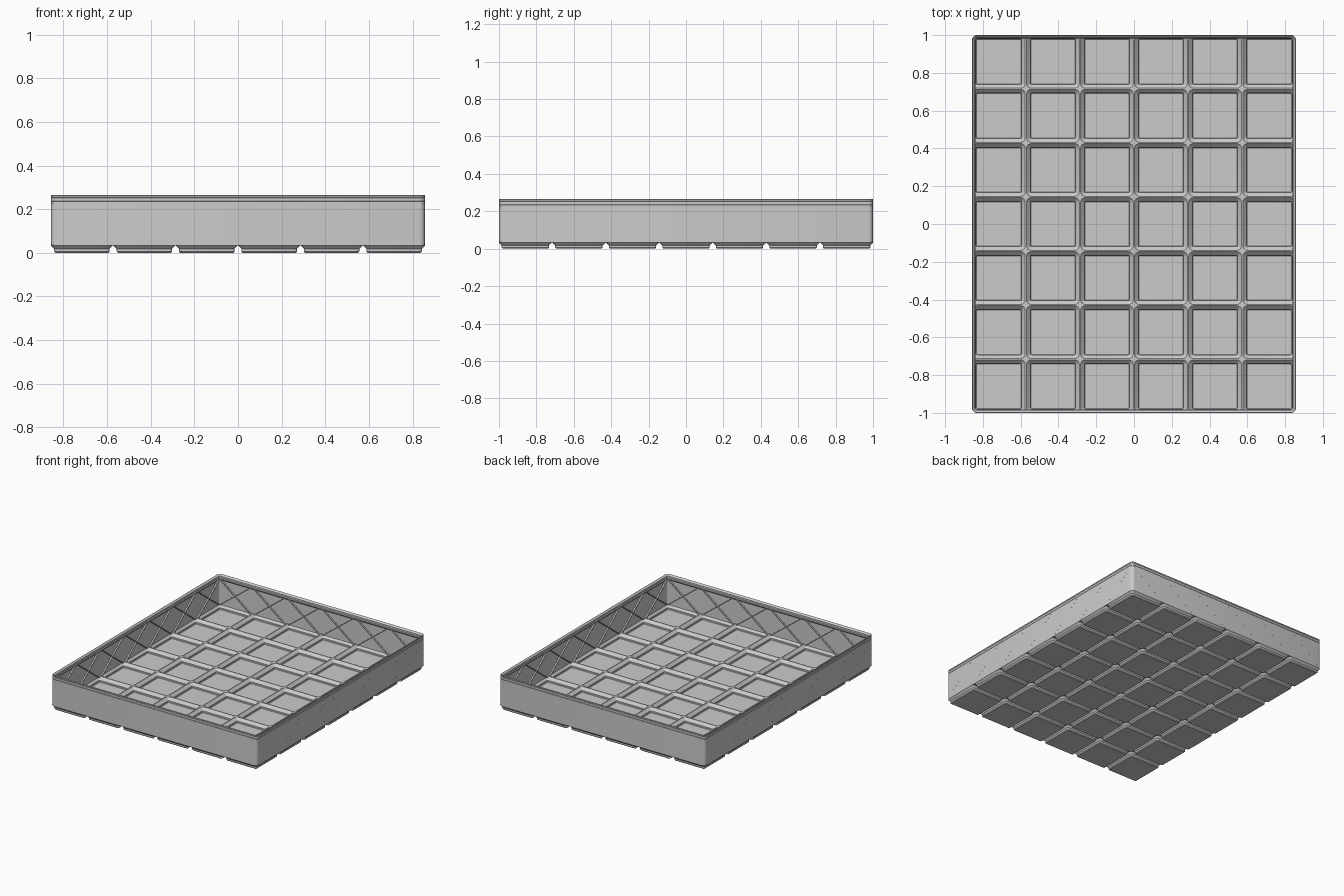
import bpy, bmesh, math

if "Cube" in bpy.data.objects:
    bpy.data.objects.remove(bpy.data.objects["Cube"])

S = 1 / 146.75            # millimetres to scene units
NX, NY, P = 6, 7, 42      # cells and pitch
HX, HY, R = 125.75, 146.75, 3.75
N = 5                     # points per rounded corner

grey = bpy.data.materials.new("grey plastic")
grey.diffuse_color = (0.6, 0.6, 0.6, 1)
grey.use_nodes = True
grey.node_tree.nodes["Principled BSDF"].inputs["Base Color"].default_value = grey.diffuse_color


def rounded(hx, hy, r):
    """Counter-clockwise rounded rectangle as (x, y, sign_x, sign_y)."""
    pts = []
    for q, (sx, sy) in enumerate([(1, 1), (-1, 1), (-1, -1), (1, -1)]):
        for i in range(N):
            a = math.radians(90 * (q + i / (N - 1)))
            pts.append((sx * (hx - r) + r * math.cos(a),
                        sy * (hy - r) + r * math.sin(a), sx, sy))
    return pts


def skin(bm, loops, flip=False, closed=False):
    """Bridge consecutive rings of vertices."""
    pairs = list(zip(loops, loops[1:]))
    if closed:
        pairs.append((loops[-1], loops[0]))
    for a, b in pairs:
        for i in range(len(a)):
            j = (i + 1) % len(a)
            f = [a[i], a[j], b[j], b[i]]
            bm.faces.new(f[::-1] if flip else f)


def finish(bm, name, smooth=True):
    bmesh.ops.remove_doubles(bm, verts=bm.verts, dist=0.001)
    bmesh.ops.scale(bm, vec=(S, S, S), verts=bm.verts)
    me = bpy.data.meshes.new(name)
    bm.to_mesh(me)
    bm.free()
    me.materials.append(grey)
    ob = bpy.data.objects.new(name, me)
    bpy.context.collection.objects.link(ob)
    if smooth:
        bpy.ops.object.select_all(action='DESELECT')
        ob.select_set(True)
        bpy.context.view_layer.objects.active = ob
        bpy.ops.object.shade_smooth_by_angle(angle=math.radians(30))
    return ob


# Hollow stepped feet joined by a ridged floor
OUTER = [(17.8, 0.8, 0), (18.6, 1.6, 0.8), (18.6, 1.6, 2.6), (20.75, R, 4.75)]
INNER = [(17.2, 0.8, 1.0), (17.6, 1.0, 1.4), (17.6, 1.0, 2.9), (20.5, 3.5, 5.8)]
bm = bmesh.new()
for ix in range(NX):
    for iy in range(NY):
        cx, cy = (ix - (NX - 1) / 2) * P, (iy - (NY - 1) / 2) * P

        def ring(h, r, z):
            return [bm.verts.new((cx + x, cy + y, z)) for x, y, _, _ in rounded(h, h, r)]

        def border(z):
            out = []
            for (x, y, sx, sy), (rx, ry, _, _) in zip(rounded(21, 21, 0),
                                                      rounded(20.6, 20.6, 3.6)):
                end_x = ix == (NX - 1 if sx > 0 else 0)
                end_y = iy == (NY - 1 if sy > 0 else 0)
                if end_x and end_y:      # follow the rounded tray corner
                    x, y = rx, ry
                elif end_x:
                    x = 20.6 * sx
                elif end_y:
                    y = 20.6 * sy
                out.append(bm.verts.new((cx + x, cy + y, z)))
            return out

        low = [ring(*o) for o in OUTER] + [border(4.75)]
        skin(bm, low)
        bm.faces.new(low[0][::-1])
        high = [ring(*o) for o in INNER] + [border(5.8)]
        skin(bm, high, flip=True)
        bm.faces.new(high[0])
finish(bm, "feet_and_floor")

# Thin wall with stacking lip: (inset, height) around the section
WALL = [(0, 4.75), (0, 34.4), (0.2, 34.6), (0, 34.8), (0, 37.0), (0.2, 37.2),
        (0, 37.4), (0, 38.7), (0.25, 38.9), (1.9, 37.1), (1.9, 35.3), (2.6, 34.6),
        (2.6, 34.0), (1.0, 32.4), (1.0, 4.75)]
bm = bmesh.new()
skin(bm, [[bm.verts.new((x, y, z)) for x, y, _, _ in rounded(HX - d, HY - d, max(R - d, 0.5))]
          for d, z in WALL], closed=True)
bmesh.ops.recalc_face_normals(bm, faces=bm.faces)
finish(bm, "wall_and_lip")


def bar(bm, place, u0, u1, z0, z1, w, d0, d1):
    """Slanted bar on a wall; place maps (along, inset, height) to a point."""
    prof = [(u0 - w, z0), (u0 + w, z0), (u1 + w, z1), (u1 - w, z1)]
    a = [bm.verts.new(place(u, d0, z)) for u, z in prof]
    b = [bm.verts.new(place(u, d1, z)) for u, z in prof]
    skin(bm, [a, b])
    bm.faces.new(a)
    bm.faces.new(b)


# Crossed ribs inside each wall, with hairline seams outside
ribs, seams = bmesh.new(), bmesh.new()
for s in (-1, 1):
    sides = [(NX, lambda u, d, z, s=s: (u, s * (HY - d), z)),
             (NY, lambda u, d, z, s=s: (s * (HX - d), u, z))]
    for count, place in sides:
        for i in range(count):
            c = (i - (count - 1) / 2) * P
            for k in (-1, 1):
                bar(ribs, place, c - 18.5 * k, c + 18.5 * k, 5.2, 33.5, 0.8, 0.5, 2.5)
                bar(seams, place, c - 18 * k, c + 18 * k, 6, 33, 0.12, -0.03, 0.3)
for b, name in ((ribs, "cross_ribs"), (seams, "wall_seams")):
    bmesh.ops.recalc_face_normals(b, faces=b.faces)
    finish(b, name, smooth=False)
